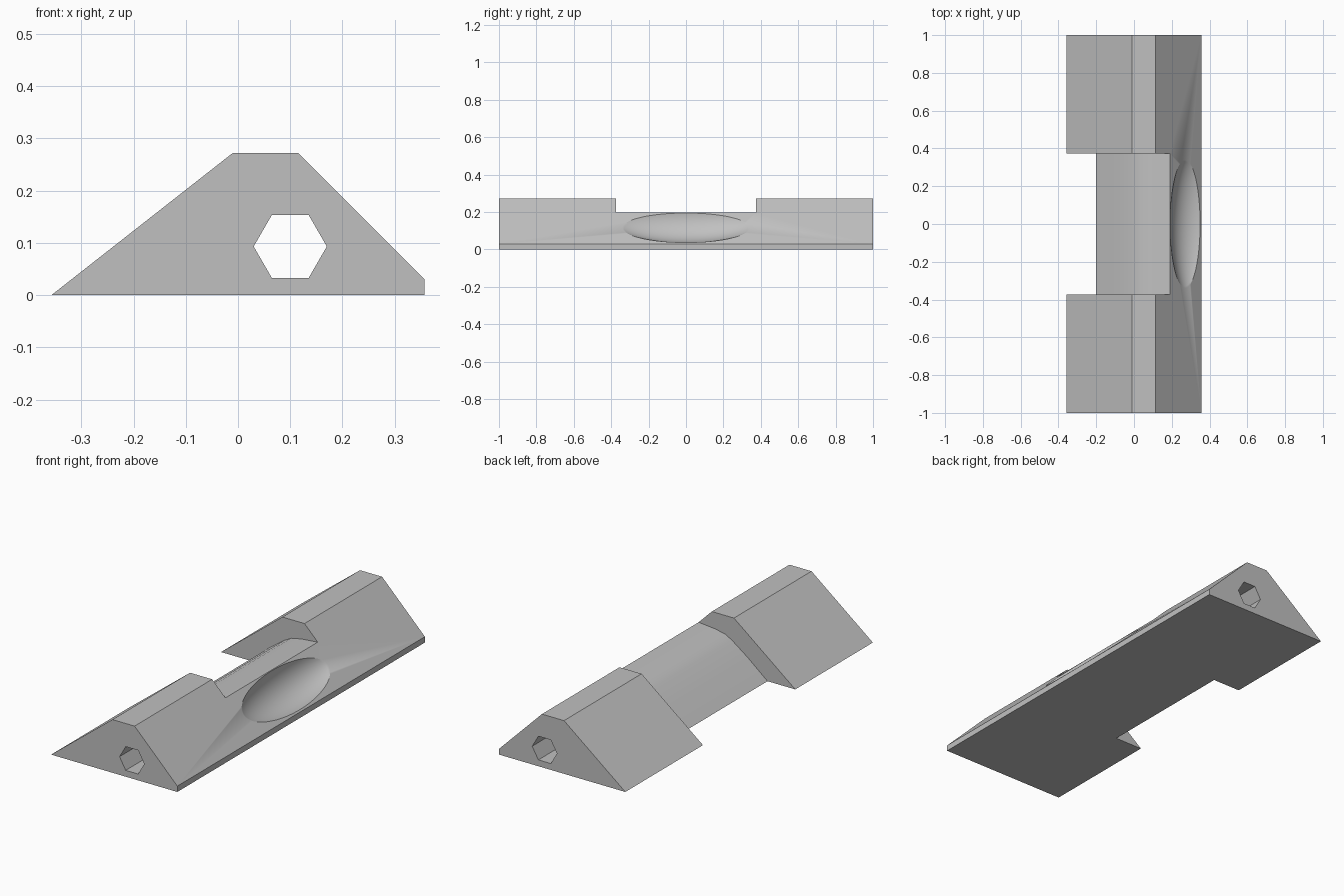
import bpy, math
from mathutils import Matrix

cube = bpy.data.objects.get("Cube")
if cube:
    bpy.data.objects.remove(cube, do_unlink=True)

grey = bpy.data.materials.new("plain grey")
grey.use_nodes = True
colour = (0.53, 0.53, 0.53, 1)
grey.diffuse_color = colour
grey.node_tree.nodes["Principled BSDF"].inputs["Base Color"].default_value = colour


def extrude_profile(name, points, half_length):
    """Prism along y from a counter-clockwise (x, z) outline."""
    n = len(points)
    verts = [(x, y, z) for y in (-half_length, half_length) for x, z in points]
    faces = [tuple(range(n)), tuple(reversed(range(n, 2 * n)))]
    faces += [(i, i + n, (i + 1) % n + n, (i + 1) % n) for i in range(n)]
    mesh = bpy.data.meshes.new(name)
    mesh.from_pydata(verts, [], faces)
    mesh.materials.append(grey)
    obj = bpy.data.objects.new(name, mesh)
    bpy.context.collection.objects.link(obj)
    return obj


# Wedge-shaped bar
bar = extrude_profile("wedge_bar", [(-0.357, 0), (0.357, 0), (0.357, 0.03),
                                    (0.115, 0.272), (-0.01, 0.272)], 1)

# Hexagonal bore running the full length
hexagon = [(0.1 + 0.07 * math.cos(math.radians(a)),
            0.093 + 0.07 * math.sin(math.radians(a))) for a in range(0, 360, 60)]
bore = extrude_profile("bore_cutter", hexagon, 1.1)

# Middle saddle: gently curved lower surface
saddle = extrude_profile("saddle_cutter", [
    (-0.5, -0.1), (-0.2, -0.1), (-0.2, 0), (-0.09, 0.09), (0, 0.155), (0.04, 0.177),
    (0.1, 0.189), (0.19, 0.197), (0.4, 0.222), (0.4, 0.5), (-0.5, 0.5)], 0.373)

# Shallow oval scoop in the steep side
bpy.ops.mesh.primitive_uv_sphere_add(segments=96, ring_count=64, radius=1)
scoop = bpy.context.object
scoop.name = "scoop_cutter"
scoop.data.materials.append(grey)
lift = 0.1 / math.sqrt(2)
scoop.data.transform(Matrix.Translation((0.271 + lift, 0, 0.116 + lift))
                     @ Matrix.Rotation(math.radians(45), 4, 'Y')
                     @ Matrix.Diagonal((0.146, 0.445, 0.155, 1)))

# Cut the shapes away
for cutter in (saddle, scoop, bore):
    cutter.hide_render = True
    mod = bar.modifiers.new(cutter.name, 'BOOLEAN')
    mod.operation = 'DIFFERENCE'
    mod.solver = 'EXACT'
    mod.object = cutter
    bpy.ops.object.select_all(action='DESELECT')
    bar.select_set(True)
    bpy.context.view_layer.objects.active = bar
    bpy.ops.object.modifier_apply(modifier=mod.name)
    bpy.data.objects.remove(cutter, do_unlink=True)

bpy.ops.object.shade_smooth_by_angle(angle=math.radians(28))
